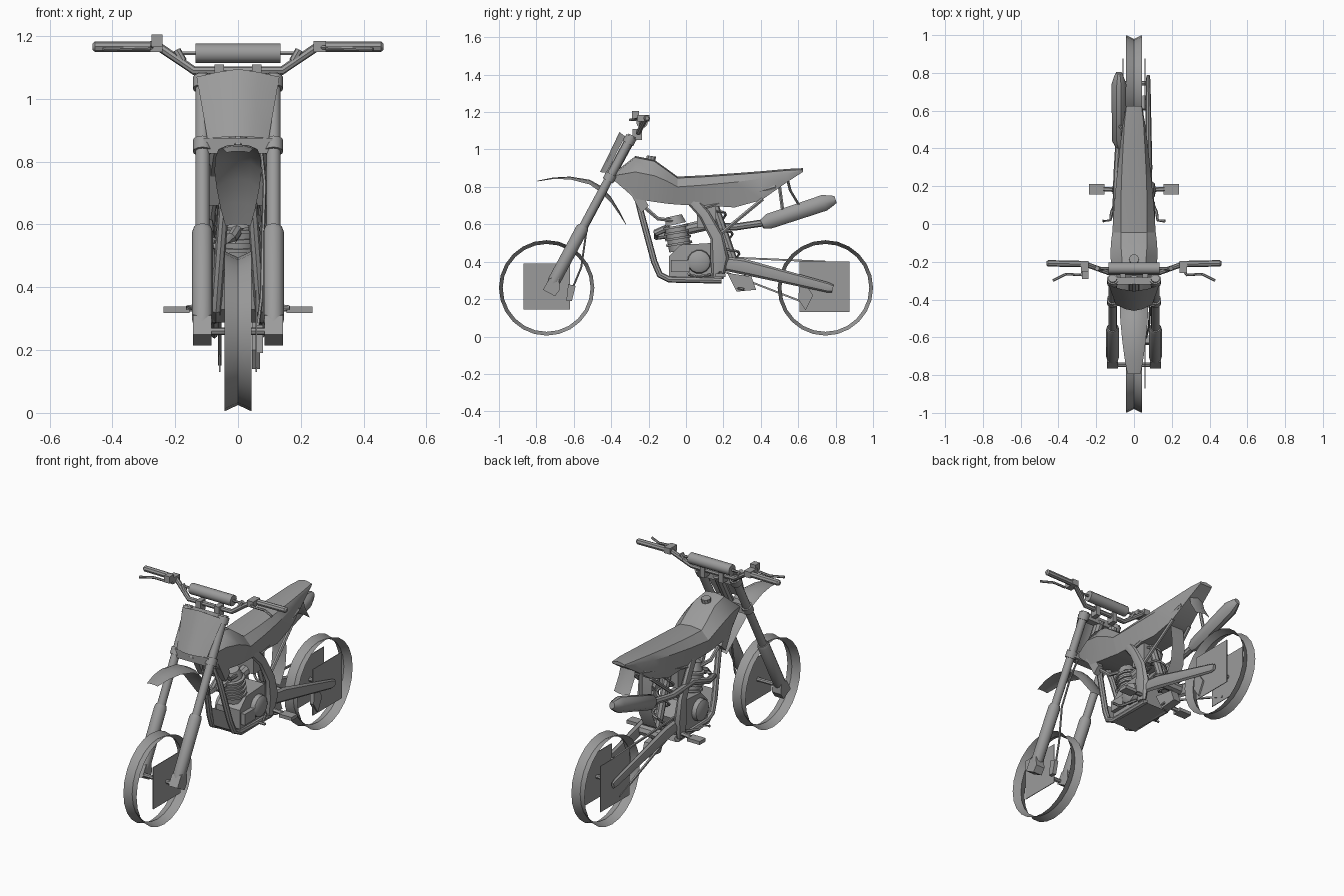
import bpy, math
from mathutils import Vector

grey = bpy.data.materials.new("plain_grey")
grey.diffuse_color = (0.33, 0.33, 0.33, 1)


def make(name, verts, faces, angle=35):
    me = bpy.data.meshes.new(name)
    me.from_pydata([tuple(v) for v in verts], [], faces)
    me.materials.append(grey)
    ob = bpy.data.objects.new(name, me)
    bpy.context.collection.objects.link(ob)
    bpy.ops.object.select_all(action='DESELECT')
    ob.select_set(True)
    bpy.context.view_layer.objects.active = ob
    bpy.ops.object.mode_set(mode='EDIT')
    bpy.ops.mesh.select_all(action='SELECT')
    bpy.ops.mesh.normals_make_consistent(inside=False)
    bpy.ops.object.mode_set(mode='OBJECT')
    if angle:
        bpy.ops.object.shade_smooth_by_angle(angle=math.radians(angle))
    return ob


def loft(name, rings, closed=True, caps=True, angle=35):
    n = len(rings[0])
    verts = [v for r in rings for v in r]
    faces = []
    for i in range(len(rings) - 1):
        for j in range(n if closed else n - 1):
            k = (j + 1) % n
            faces.append((i*n + j, i*n + k, (i+1)*n + k, (i+1)*n + j))
    if caps and closed:
        faces += [tuple(range(n)), tuple(range((len(rings)-1)*n, len(rings)*n))]
    return make(name, verts, faces, angle)


def tube(name, path, r, sides=10, flat=1.0):
    """Sweep along path; r is one radius or one per point; flat scales the sideways axis."""
    pts = [Vector(p) for p in path]
    rad = r if isinstance(r, (list, tuple)) else [r] * len(pts)
    rings = []
    for i, p in enumerate(pts):
        t = (pts[min(i+1, len(pts)-1)] - pts[max(i-1, 0)]).normalized()
        side = Vector((1, 0, 0)) if abs(t.x) < 0.75 else Vector((0, 1, 0))
        side = (side - t * side.dot(t)).normalized()
        up = t.cross(side)
        off = math.pi / 4 if sides == 4 else 0
        rings.append([p + rad[i] * (side * math.cos(a) * flat + up * math.sin(a))
                      for a in (off + 2*math.pi*j/sides for j in range(sides))])
    return loft(name, rings)


def plate(name, profile, x0, x1):
    """Side profile of (y, z) points extruded from x0 to x1."""
    return loft(name, [[(x, y, z) for y, z in profile] for x in (x0, x1)], angle=0)


def box(name, x, y, z):
    return plate(name, [(y[0], z[0]), (y[1], z[0]), (y[1], z[1]), (y[0], z[1])], *x)


# Wheels: thin rims with a V-shaped section, axle and hub plates
for label, wy in (("front", -0.745), ("rear", 0.745)):
    rings = [[(x, wy + r*math.cos(a), 0.26 + r*math.sin(a))
              for a in (2*math.pi*i/24 for i in range(24))]
             for x, r in ((-0.043, 0.255), (0, 0.235), (0.043, 0.255))]
    loft(label + "_rim", rings, caps=False, angle=30)
    w = 0.12 if label == "front" else 0.085
    tube(label + "_axle", [(-w, wy, 0.26), (w, wy, 0.26)], 0.012, 8)
box("front_brake_plate", (0.056, 0.06), (-0.87, -0.62), (0.145, 0.39))
box("rear_brake_plate", (0.056, 0.06), (0.607, 0.875), (0.13, 0.40))
box("rear_sprocket_plate", (-0.06, -0.056), (0.607, 0.875), (0.13, 0.40))
plate("front_caliper", [(-0.64, 0.19), (-0.61, 0.19), (-0.59, 0.27), (-0.63, 0.28)], 0.055, 0.08)
plate("rear_caliper", [(0.60, 0.2), (0.64, 0.14), (0.68, 0.22), (0.61, 0.32)], 0.045, 0.07)


# Fork legs, collars and axle lugs on both sides
def fork(x, z):
    return (x, -0.29 - 0.537*(1.07 - z), z)


for s, side in ((1, "right"), (-1, "left")):
    x = 0.113 * s
    tube(side + "_upper_fork", [fork(x, 0.57), fork(x, 1.075)], 0.023, 12)
    tube(side + "_lower_fork", [fork(x, z) for z in (0.27, 0.30, 0.575, 0.59)],
         [0.027, 0.034, 0.034, 0.028], 12)
    for z in (0.85, 1.05):
        tube(side + "_fork_collar", [fork(x, z - 0.018), fork(x, z + 0.018)], 0.031, 12)
    plate(side + "_axle_lug", [(-0.765, 0.25), (-0.70, 0.215), (-0.675, 0.25),
                               (-0.68, 0.32), (-0.73, 0.31)], 0.085*s, 0.143*s)
for z, r in ((0.85, 0.035), (1.05, 0.028)):
    tube("fork_clamp", [fork(-0.11, z), fork(0.11, z)], r, 4)
tube("steering_stem", [fork(0, 0.84), fork(0, 1.06)], 0.028, 10)
tube("brake_hose", [(0.07, -0.38, 0.87), (0.085, -0.45, 0.73), (0.08, -0.53, 0.58),
                    (0.075, -0.56, 0.37), (0.06, -0.61, 0.25)], 0.006, 6)

# Handlebar with pad, grips, levers
half = [(0.14, -0.255, 1.09), (0.25, -0.215, 1.165), (0.32, -0.212, 1.166)]
tube("handlebar", [(-x, y, z) for x, y, z in reversed(half)] + half, 0.014, 8)
tube("bar_cross_rod", [(-0.19, -0.235, 1.145), (0.19, -0.235, 1.145)], 0.007, 6)
tube("bar_pad", [(-0.135, -0.235, 1.145), (0.135, -0.235, 1.145)], 0.031, 12)
for s, side in ((1, "right"), (-1, "left")):
    tube(side + "_grip", [(0.27*s, -0.212, 1.166), (0.455*s, -0.208, 1.166),
                          (0.463*s, -0.208, 1.166)], [0.017, 0.017, 0.01], 8)
    tube(side + "_lever", [(0.25*s, -0.235, 1.165), (0.28*s, -0.27, 1.163),
                           (0.36*s, -0.265, 1.16), (0.43*s, -0.30, 1.158)], 0.007, 6)
    box(side + "_lever_mount", (0.24*s, 0.28*s), (-0.26, -0.195), (1.15, 1.185))
    box(side + "_bar_riser", (0.045*s, 0.075*s), (-0.285, -0.235), (1.05, 1.11))
    tube(side + "_rod_clamp", [(0.175*s, -0.24, 1.12), (0.195*s, -0.235, 1.155)], 0.013, 8)
box("brake_fluid_reservoir", (-0.275, -0.24), (-0.29, -0.25), (1.165, 1.205))

# Front number plate: curved thin panel
rows = [((-0.355, 1.095), (-0.345, 1.085), (-0.325, 1.07), 0.132),
        ((-0.41, 0.98), (-0.40, 0.98), (-0.375, 0.975), 0.115),
        ((-0.46, 0.88), (-0.45, 0.878), (-0.425, 0.875), 0.098)]
loft("number_plate", [[(-w, *c), (-w*0.5, *b), (0, *a), (w*0.5, *b), (w, *c)]
                      for a, b, c, w in rows], closed=False)

# Front mudguard: arched strip (y, z, half width, edge droop)
guard = [(-0.795, 0.833, 0.035, 0.004), (-0.71, 0.85, 0.05, 0.008),
         (-0.62, 0.855, 0.062, 0.015), (-0.515, 0.838, 0.072, 0.025),
         (-0.455, 0.805, 0.075, 0.035), (-0.40, 0.745, 0.068, 0.03),
         (-0.355, 0.67, 0.055, 0.02), (-0.32, 0.60, 0.04, 0.005)]
loft("front_mudguard", [[(-w, y, z - d), (-w*0.55, y, z - d*0.2), (0, y, z),
                         (w*0.55, y, z - d*0.2), (w, y, z - d)]
                        for y, z, w, d in guard], closed=False)


# Bodywork: lofted sections (y, top z, top half width, mid z, mid half width, low z, low half width)
def body(name, secs):
    loft(name, [[(0, y, zt), (wt, y, zt - 0.008), (wm, y, zm), (wb, y, zb),
                 (-wb, y, zb), (-wm, y, zm), (-wt, y, zt - 0.008)]
                for y, zt, wt, zm, wm, zb, wb in secs])


body("tank_and_shrouds", [(-0.385, 0.875, 0.05, 0.86, 0.08, 0.835, 0.075),
                          (-0.27, 0.965, 0.06, 0.88, 0.115, 0.735, 0.09),
                          (-0.17, 0.945, 0.065, 0.86, 0.125, 0.72, 0.09),
                          (-0.10, 0.895, 0.07, 0.83, 0.122, 0.71, 0.09),
                          (-0.045, 0.855, 0.07, 0.80, 0.115, 0.705, 0.085)])
body("seat_and_side_panels", [(-0.045, 0.855, 0.07, 0.80, 0.115, 0.705, 0.085),
                              (0.10, 0.862, 0.07, 0.81, 0.105, 0.70, 0.08),
                              (0.26, 0.873, 0.065, 0.825, 0.09, 0.69, 0.075),
                              (0.405, 0.884, 0.058, 0.845, 0.075, 0.73, 0.065),
                              (0.54, 0.896, 0.05, 0.87, 0.058, 0.825, 0.05),
                              (0.625, 0.90, 0.04, 0.89, 0.042, 0.88, 0.04)])
tube("fuel_cap", [(0, -0.19, 0.93), (0, -0.185, 0.965)], 0.026, 10)
loft("rear_mud_flap", [[(-w, y, z), (0, y + 0.015, z), (w, y, z)] for y, z, w in
                       ((0.53, 0.86, 0.045), (0.55, 0.78, 0.05), (0.595, 0.705, 0.05))], closed=False)
loft("inner_mudguard", [[(-0.045, y, z), (0.045, y, z)] for y, z in
                        ((0.37, 0.74), (0.385, 0.60), (0.375, 0.50), (0.33, 0.41))], closed=False)

# Frame rails, subframe and skid plate
for s, side in ((1, "right"), (-1, "left")):
    tube(side + "_down_tube", [(0.02*s, -0.27, 0.78), (0.045*s, -0.24, 0.66), (0.065*s, -0.17, 0.40),
                               (0.07*s, -0.14, 0.33), (0.07*s, -0.09, 0.305), (0.075*s, 0.19, 0.30)], 0.017, 8)
    tube(side + "_main_spar", [(0.07*s, 0.03, 0.73), (0.085*s, 0.10, 0.65), (0.09*s, 0.165, 0.53),
                               (0.09*s, 0.18, 0.42), (0.085*s, 0.17, 0.31)],
         [0.03, 0.03, 0.036, 0.05, 0.03], 8, 0.55)
    tube(side + "_subframe_brace", [(0.085*s, 0.15, 0.52), (0.06*s, 0.41, 0.735)], 0.011, 6)
    tube(side + "_subframe_rail", [(0.075*s, 0.10, 0.69), (0.055*s, 0.48, 0.80)], 0.011, 6)
    tube(side + "_footpeg_arm", [(0.07*s, 0.18, 0.34), (0.16*s, 0.185, 0.333)], 0.012, 6)
    box(side + "_footpeg", (0.155*s, 0.237*s), (0.157, 0.212), (0.318, 0.338))
    # Swingarm beam
    tube(side + "_swingarm", [(0.078*s, 0.17, 0.395), (0.078*s, 0.30, 0.375),
                              (0.075*s, 0.76, 0.262), (0.075*s, 0.785, 0.256)],
         [0.035, 0.042, 0.027, 0.02], 8, 0.45)
tube("swingarm_bridge", [(-0.075, 0.32, 0.37), (0.075, 0.32, 0.37)], 0.03, 8)
loft("skid_plate", [[(-w, y, z), (w, y, z)] for y, z, w in
                    ((-0.18, 0.45, 0.07), (-0.145, 0.33, 0.085), (-0.09, 0.288, 0.085), (0.2, 0.288, 0.08))],
     closed=False, angle=0)
plate("shock_linkage", [(0.22, 0.34), (0.35, 0.32), (0.375, 0.25), (0.27, 0.24)], -0.025, 0.025)
tube("chain_upper", [(-0.058, 0.17, 0.425), (-0.058, 0.745, 0.40)], 0.007, 4)
tube("chain_lower", [(-0.058, 0.17, 0.36), (-0.058, 0.70, 0.155)], 0.007, 4)

# Rear shock with spring coils
tube("shock_body", [(0, 0.15, 0.71), (0, 0.27, 0.36)], 0.022, 8)
tube("shock_spring", [(0.04*math.cos(a), 0.165 + 0.0115*a/2 + 0.04*math.sin(a)*0.95,
                       0.67 - 0.0332*a/2 + 0.04*math.sin(a)*0.3)
                      for a in (i*math.pi/5 for i in range(41))], 0.007, 5)

# Engine: crankcase, cylinder, head, covers, airbox and carburettor
plate("crankcase", [(-0.09, 0.32), (0.17, 0.31), (0.20, 0.42), (0.14, 0.50), (-0.03, 0.49), (-0.09, 0.43)],
      -0.075, 0.075)
tube("cylinder", [(0, -0.03, 0.46), (0, -0.055, 0.59)], 0.06, 12)
for i in range(4):
    z = 0.49 + 0.03*i
    tube("cooling_fin", [(0, -0.035 - 0.006*i, z), (0, -0.037 - 0.006*i, z + 0.012)], 0.07, 12)
tube("cylinder_head", [(0, -0.055, 0.60), (0, -0.065, 0.645)], [0.06, 0.045], 10)
tube("clutch_cover", [(0.07, 0.07, 0.40), (0.1, 0.07, 0.40), (0.11, 0.07, 0.40)], [0.065, 0.06, 0.045], 14)
tube("ignition_cover", [(-0.07, -0.01, 0.40), (-0.1, -0.01, 0.40), (-0.11, -0.01, 0.40)], [0.065, 0.06, 0.04], 14)
box("water_pump", (0.07, 0.1), (-0.08, 0.02), (0.345, 0.41))
tube("carburettor", [(0, -0.01, 0.57), (0, 0.12, 0.60)], 0.032, 10)
box("airbox", (-0.06, 0.06), (0.06, 0.16), (0.58, 0.70))
for s, side in ((1, "right"), (-1, "left")):
    plate(side + "_radiator", [(-0.31, 0.79), (-0.26, 0.80), (-0.2, 0.70), (-0.24, 0.66)], 0.055*s, 0.09*s)
    tube(side + "_coolant_hose", [(0.06*s, -0.22, 0.69), (0.055*s, -0.15, 0.63), (0.04*s, -0.07, 0.62)], 0.011, 6)
    tube(side + "_foot_lever", [(0.09*s, 0.13, 0.33), (0.12*s, 0.06, 0.32), (0.125*s, 0.02, 0.33),
                                (0.165*s, 0.015, 0.335)], 0.008, 6)

# Exhaust: header pipe loops forward, then back into the muffler
tube("header_pipe", [(0, -0.09, 0.585), (-0.02, -0.16, 0.555), (-0.065, -0.16, 0.535), (-0.09, -0.08, 0.545),
                     (-0.095, 0.08, 0.60), (-0.09, 0.26, 0.585), (-0.08, 0.43, 0.61)], 0.019, 8)
tube("muffler", [(-0.075, 0.405, 0.60), (-0.08, 0.44, 0.615), (-0.08, 0.74, 0.715), (-0.08, 0.785, 0.728),
                 (-0.08, 0.80, 0.733)], [0.024, 0.043, 0.046, 0.028, 0.02], 10, 0.85)
tube("muffler_bracket", [(-0.06, 0.50, 0.80), (-0.075, 0.52, 0.65)], 0.01, 6)
